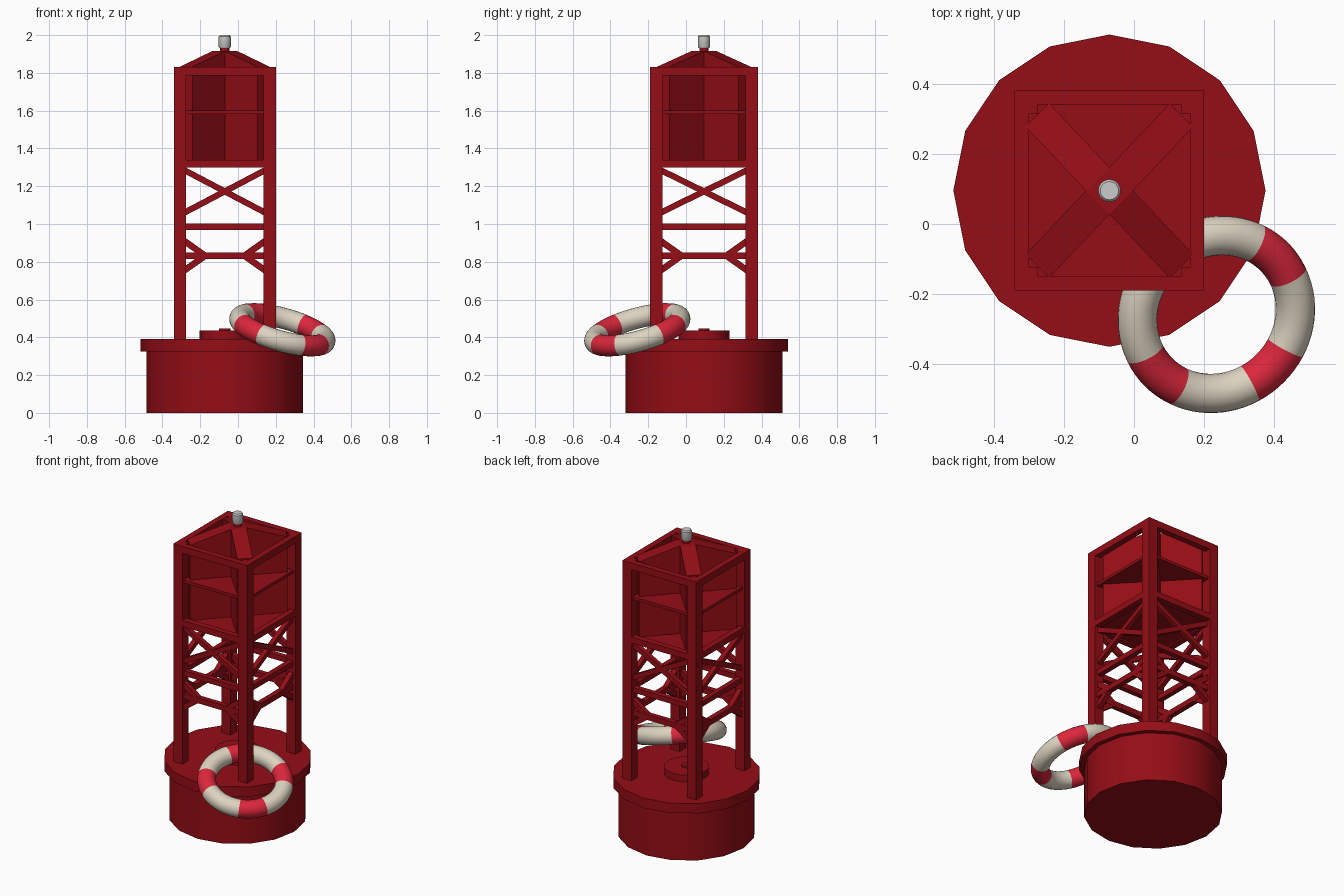
import bpy, bmesh
from math import pi, radians, sin, cos
from mathutils import Vector, Quaternion

if "Cube" in bpy.data.objects:
    bpy.data.objects.remove(bpy.data.objects["Cube"])

CX, CY = -0.07, 0.095        # buoy axis
HX, HY = 0.27, 0.285         # tower half sizes
LEG = 0.066


def material(name, rgb):
    m = bpy.data.materials.new(name)
    m.diffuse_color = (*rgb, 1)
    m.use_nodes = True
    m.node_tree.nodes["Principled BSDF"].inputs["Base Color"].default_value = m.diffuse_color
    return m


RED = material("dark_red", (0.30, 0.004, 0.008))
BAND = material("bright_red", (0.72, 0.02, 0.045))
CREAM = material("cream", (0.72, 0.65, 0.53))


def finish(bm, name, mat=RED):
    bmesh.ops.recalc_face_normals(bm, faces=bm.faces)
    me = bpy.data.meshes.new(name)
    bm.to_mesh(me)
    bm.free()
    ob = bpy.data.objects.new(name, me)
    bpy.context.collection.objects.link(ob)
    if mat:
        me.materials.append(mat)
    return ob


def smooth(ob, angle=35):
    bpy.ops.object.select_all(action='DESELECT')
    ob.select_set(True)
    bpy.context.view_layer.objects.active = ob
    bpy.ops.object.shade_smooth_by_angle(angle=radians(angle))


def lathe(name, profile, sides=16, mat=RED):
    """Closed turned shape around the buoy axis from (radius, z) points."""
    bm = bmesh.new()
    rings = [[bm.verts.new((CX + r * cos(2 * pi * i / sides), CY + r * sin(2 * pi * i / sides), z))
              for i in range(sides)] for r, z in profile]
    for a, b in zip(rings, rings[1:]):
        for i in range(sides):
            j = (i + 1) % sides
            bm.faces.new((a[i], a[j], b[j], b[i]))
    bm.faces.new(rings[0])
    bm.faces.new(rings[-1])
    ob = finish(bm, name, mat)
    smooth(ob)
    return ob


def prism(bm, pts, z0, tops):
    """Vertical prism; pts are relative to the buoy axis, one top height each."""
    lo = [bm.verts.new((CX + x, CY + y, z0)) for x, y in pts]
    hi = [bm.verts.new((CX + x, CY + y, t)) for (x, y), t in zip(pts, tops)]
    n = len(pts)
    bm.faces.new(lo)
    bm.faces.new(hi)
    for i in range(n):
        j = (i + 1) % n
        bm.faces.new((lo[i], lo[j], hi[j], hi[i]))


def block(bm, x0, x1, y0, y1, z0, z1):
    prism(bm, [(x0, y0), (x1, y0), (x1, y1), (x0, y1)], z0, [z1] * 4)


def bar(bm, p, q, side, w, d):
    """Bar p-q in a wall plane; side is the wall normal, w in-plane, d through-plane."""
    p, q = Vector(p), Vector(q)
    across = (q - p).cross(side).normalized() * w / 2
    out = side * d / 2
    ends = [[bm.verts.new(c + across * a + out * b) for a, b in ((1, 1), (-1, 1), (-1, -1), (1, -1))]
            for c in (p, q)]
    bm.faces.new(ends[0])
    bm.faces.new(ends[1])
    for i in range(4):
        j = (i + 1) % 4
        bm.faces.new((ends[0][i], ends[0][j], ends[1][j], ends[1][i]))


# float drum, deck flange, hatch and lamp
lathe("float_drum", [(0.415, 0), (0.415, 0.33)])
lathe("deck_flange", [(0.445, 0.325), (0.445, 0.39)])
lathe("deck_hatch", [(0.135, 0.385), (0.135, 0.435)])
lathe("hatch_knob", [(0.03, 0.43), (0.03, 0.446)])
lathe("lamp_post", [(0.024, 1.90), (0.024, 1.94)])
lathe("lamp", [(0.028, 1.932), (0.032, 1.938), (0.032, 1.992), (0.026, 2.0)], 24, None)

# four legs
bm = bmesh.new()
for sx in (-1, 1):
    for sy in (-1, 1):
        x0, x1 = sorted((sx * HX, sx * (HX - LEG)))
        y0, y1 = sorted((sy * HY, sy * (HY - LEG)))
        block(bm, x0, x1, y0, y1, 0.38, 1.83)
finish(bm, "tower_legs")

# top and bottom frames of the reflector
bm = bmesh.new()
T = 0.04
for z0, z1 in ((1.785, 1.83), (1.30, 1.34)):
    for s in (-1, 1):
        y0, y1 = sorted((s * HY, s * (HY - T)))
        block(bm, -HX + LEG, HX - LEG, y0, y1, z0, z1)
        x0, x1 = sorted((s * HX, s * (HX - T)))
        block(bm, x0, x1, -HY + LEG, HY - LEG, z0, z1)
finish(bm, "reflector_frames")

# horizontal shelves
bm = bmesh.new()
for z0, z1 in ((1.31, 1.335), (1.583, 1.602)):
    block(bm, -HX + .015, HX - .015, -HY + .015, HY - .015, z0, z1)
finish(bm, "reflector_shelves")

# crossed reflector walls rising into the sloped roof hips
bm = bmesh.new()
K = 0.067
prism(bm, [(K, 0), (0, K), (-K, 0), (0, -K)], 1.32, [1.915] * 4)
for sx in (-1, 1):
    for sy in (-1, 1):
        ex, ey = sx * 0.172, sy * 0.182
        prism(bm, [(sx * K, 0), (sx * K + ex, ey), (ex, sy * K + ey), (0, sy * K)],
              1.32, [1.915, 1.832, 1.832, 1.915])
finish(bm, "reflector_walls_and_roof")

# lattice bracing on all four sides
bm = bmesh.new()
for axis in (0, 1):
    half, plane = ((HX, HY), (HY, HX))[axis]
    inner = half - LEG + 0.01
    for s in (-1, 1):
        normal = Vector((0, s, 0)) if axis == 0 else Vector((s, 0, 0))

        def at(u, z):
            v = s * (plane - LEG / 2)
            return (CX + u, CY + v, z) if axis == 0 else (CX + v, CY + u, z)

        for z, h in ((0.985, 0.034), (0.832, 0.036)):
            bar(bm, at(-inner, z), at(inner, z), normal, h, 0.034)
        for m in (-1, 1):
            bar(bm, at(-m * inner, 1.285), at(m * inner, 1.06), normal, 0.032, 0.03)
            for dz in (-1, 1):
                bar(bm, at(m * inner, 0.832 + dz * 0.078), at(m * (inner - 0.11), 0.832),
                    normal, 0.034, 0.032)
finish(bm, "lattice_braces")

# lifebuoy hung around the front right leg, with four red bands
R, r, N, M = 0.233, 0.056, 80, 24
tilt = Quaternion((1, 1, 0), radians(21.4))
centre = Vector((0.235, -0.258, 0.44))
bm = bmesh.new()
rings = []
for i in range(N):
    a = 2 * pi * i / N
    rings.append([bm.verts.new(centre + tilt @ Vector((
        (R + r * cos(2 * pi * k / M)) * cos(a), (R + r * cos(2 * pi * k / M)) * sin(a),
        r * sin(2 * pi * k / M)))) for k in range(M)])
for i in range(N):
    for k in range(M):
        b, l = rings[(i + 1) % N], (k + 1) % M
        f = bm.faces.new((rings[i][k], b[k], b[l], rings[i][l]))
        f.material_index = int(6 <= i % 20 < 14)
buoy = finish(bm, "lifebuoy", CREAM)
buoy.data.materials.append(BAND)
smooth(buoy, 60)
